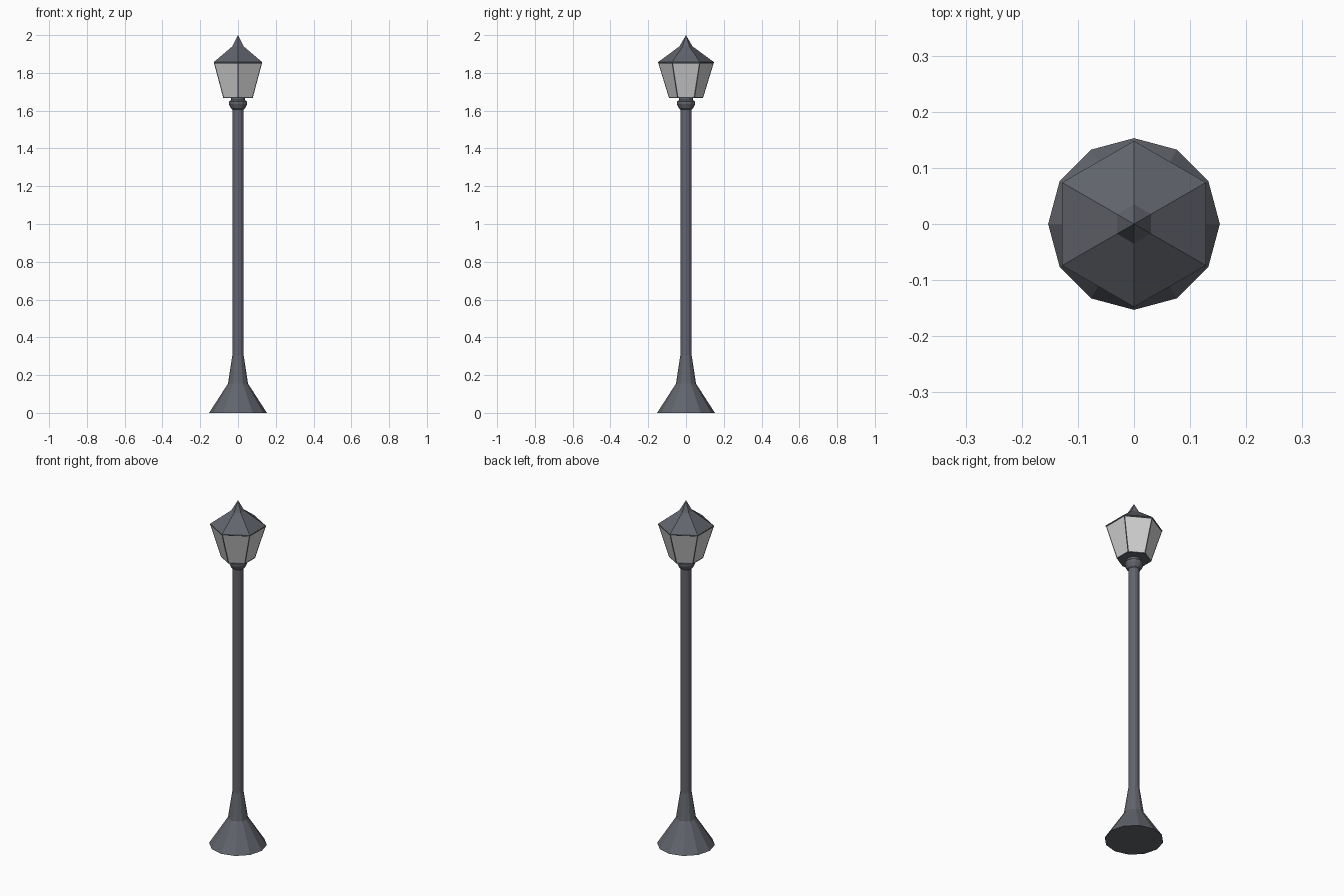
import bpy, bmesh, math

if "Cube" in bpy.data.objects:
    bpy.data.objects.remove(bpy.data.objects["Cube"])

def material(name, rgb):
    m = bpy.data.materials.new(name)
    m.diffuse_color = (*rgb, 1)
    m.use_nodes = True
    m.node_tree.nodes["Principled BSDF"].inputs["Base Color"].default_value = m.diffuse_color
    return m

METAL = material("dark grey metal", (0.12, 0.128, 0.15))
GLASS = material("pale grey glass", (0.65, 0.65, 0.65))

def lathe(name, profile, sides, start=0.0, inset=0.0):
    """Faceted solid of revolution from (radius, z) pairs; optional glass inset on the sides."""
    bm = bmesh.new()
    rings = []
    for r, z in profile:
        if r == 0:
            rings.append([bm.verts.new((0, 0, z))])
        else:
            rings.append([bm.verts.new((r * math.cos(start + math.tau * i / sides),
                                        r * math.sin(start + math.tau * i / sides), z))
                          for i in range(sides)])
    walls = []
    for a, b in zip(rings, rings[1:]):
        for i in range(sides):
            j = (i + 1) % sides
            if len(b) == 1:
                walls.append(bm.faces.new((a[i], a[j], b[0])))
            else:
                walls.append(bm.faces.new((a[i], a[j], b[j], b[i])))
    for ring in (rings[0], rings[-1]):
        if len(ring) > 1:
            bm.faces.new(ring)
    bmesh.ops.recalc_face_normals(bm, faces=bm.faces)
    if inset:
        bmesh.ops.inset_individual(bm, faces=walls, thickness=inset, depth=-0.002)
        for f in walls:
            f.material_index = 1
    me = bpy.data.meshes.new(name)
    bm.to_mesh(me)
    bm.free()
    me.materials.append(METAL)
    me.materials.append(GLASS)
    ob = bpy.data.objects.new(name, me)
    bpy.context.collection.objects.link(ob)
    return ob

# Flared foot running into the post
lathe("post", [(0.153, 0), (0.053, 0.155), (0.03, 0.305), (0.03, 1.62)], 12)
# Collar under the lantern
lathe("collar", [(0.03, 1.607), (0.038, 1.613), (0.048, 1.635), (0.048, 1.648),
                 (0.037, 1.656), (0.037, 1.668)], 12)
# Six-sided lantern with glazed panes
lathe("lantern", [(0.09, 1.667), (0.147, 1.853)], 6, math.pi / 6, 0.007)
# Roof with pointed finial
lathe("roof", [(0.148, 1.852), (0.148, 1.857), (0.035, 1.94), (0, 2.0)], 6, math.pi / 6)
